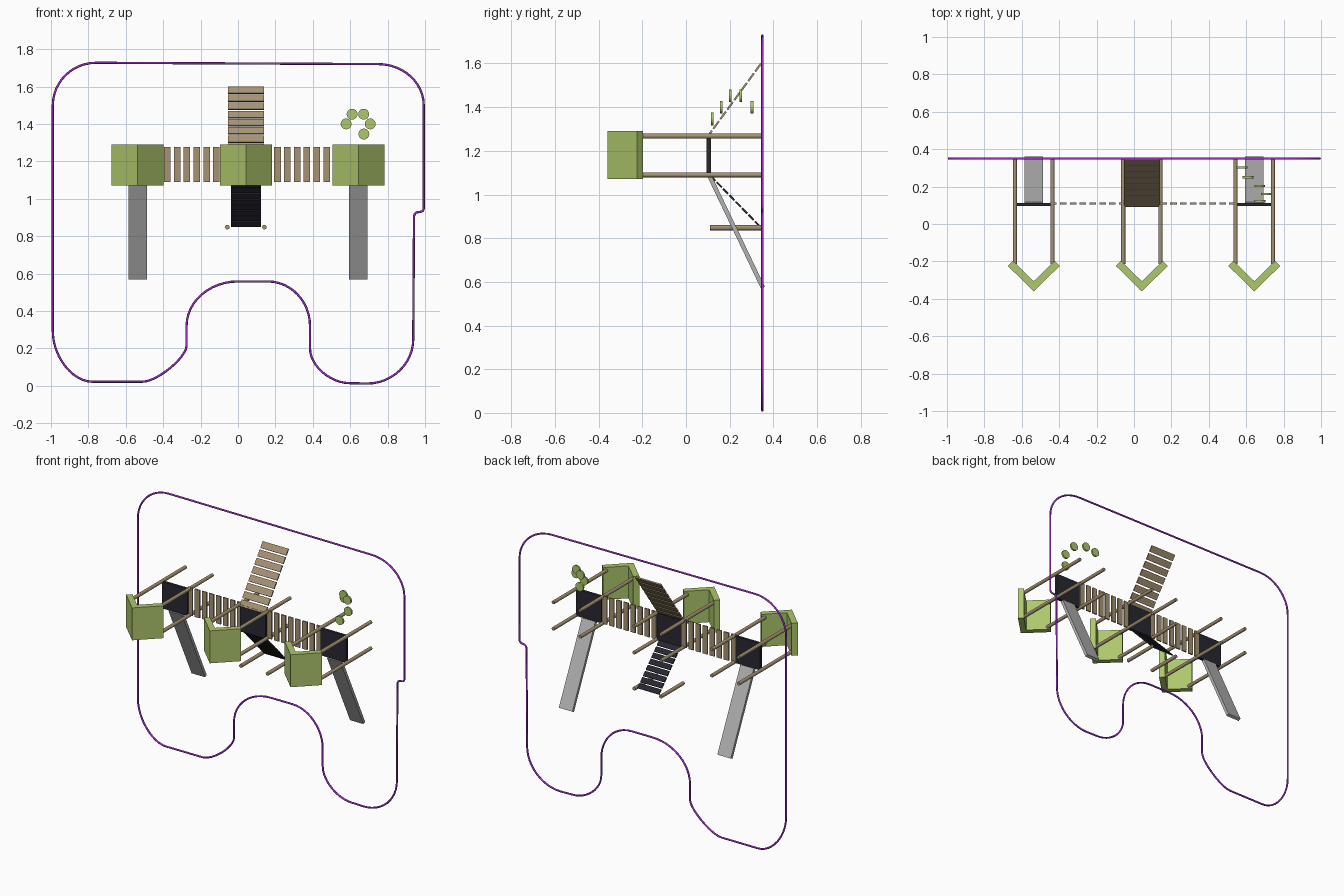
import bpy, bmesh, math
from mathutils import Matrix, Vector

if "Cube" in bpy.data.objects:
    bpy.data.objects.remove(bpy.data.objects["Cube"])


def material(name, rgb):
    m = bpy.data.materials.new(name)
    m.diffuse_color = (*rgb, 1)
    m.use_nodes = True
    m.node_tree.nodes["Principled BSDF"].inputs["Base Color"].default_value = m.diffuse_color
    return m


WOOD = material("wood", (0.38, 0.29, 0.17))
GREEN = material("green", (0.42, 0.58, 0.15))
BLACK = material("black", (0.02, 0.02, 0.03))
GREY = material("grey", (0.45, 0.45, 0.45))
PURPLE = material("purple", (0.35, 0.03, 0.6))


def finish(name, bm, mat):
    bmesh.ops.recalc_face_normals(bm, faces=bm.faces)
    me = bpy.data.meshes.new(name)
    bm.to_mesh(me)
    bm.free()
    me.materials.append(mat)
    ob = bpy.data.objects.new(name, me)
    bpy.context.collection.objects.link(ob)
    return ob


def add_box(bm, center, size, tilt=0.0):
    mat = (Matrix.Translation(center) @ Matrix.Rotation(tilt, 4, 'X')
           @ Matrix.Diagonal((*size, 1)))
    bmesh.ops.create_cube(bm, size=1, matrix=mat)


def add_pole(bm, x, z, y0, y1, r, sides=12):
    mat = Matrix.Translation((x, (y0 + y1) / 2, z)) @ Matrix.Rotation(math.pi / 2, 4, 'X')
    bmesh.ops.create_cone(bm, cap_ends=True, segments=sides, radius1=r,
                          radius2=r, depth=abs(y1 - y0), matrix=mat)


def sloped_slats(name, x, width, start, end, count, fill, mat):
    """Row of slats in the yz plane from start (y, z) to end (y, z)."""
    dy, dz = end[0] - start[0], end[1] - start[1]
    pitch = math.hypot(dy, dz) / count
    bm = bmesh.new()
    for i in range(count):
        t = (i + 0.5) / count
        add_box(bm, (x, start[0] + dy * t, start[1] + dz * t),
                (width, pitch * fill, 0.009), math.atan2(dz, dy))
    finish(name, bm, mat)


GROUND = 0.35                      # ground plane lies at this y, up is -y
TOWERS = (-0.536, 0.042, 0.643)
ZS = (1.09, 1.267)

for i, x in enumerate(TOWERS, 1):
    # four posts
    bm = bmesh.new()
    for dx in (-0.1, 0.1):
        for z in ZS:
            add_pole(bm, x + dx, z, -0.215, GROUND, 0.0115)
    finish(f"tower_posts_{i}", bm, WOOD)
    # deck
    bm = bmesh.new()
    add_box(bm, (x, 0.104, 1.178), (0.19, 0.018, 0.18))
    finish(f"tower_deck_{i}", bm, BLACK)
    # folded roof
    bm = bmesh.new()
    prof = [(0, -0.36), (0.139, -0.224), (0.112, -0.197),
            (0, -0.306), (-0.112, -0.197), (-0.139, -0.224)]
    face = bm.faces.new([bm.verts.new((x + px, py, 1.072)) for px, py in prof])
    ext = bmesh.ops.extrude_face_region(bm, geom=[face])
    bmesh.ops.translate(bm, vec=(0, 0, 0.218),
                        verts=[v for v in ext["geom"] if isinstance(v, bmesh.types.BMVert)])
    finish(f"tower_roof_{i}", bm, GREEN)

# plank bridges between towers
for i in range(2):
    mid = (TOWERS[i] + TOWERS[i + 1]) / 2
    bm = bmesh.new()
    for k in range(8):
        add_box(bm, (mid + (k - 3.5) * 0.0525, 0.11, 1.183), (0.035, 0.009, 0.187))
    finish(f"bridge_planks_{i + 1}", bm, WOOD)

# wooden ramp and black ladder on the middle tower
sloped_slats("ramp_planks", TOWERS[1], 0.192, (0.09, 1.253), (0.346, 1.603), 8, 0.8, WOOD)
sloped_slats("ladder_rungs", TOWERS[1], 0.16, (0.108, 1.09), (0.342, 0.85), 8, 0.8, BLACK)
bm = bmesh.new()
for dx in (-0.099, 0.099):
    add_pole(bm, TOWERS[1] + dx, 0.848, 0.11, GROUND, 0.012)
finish("ladder_side_poles", bm, WOOD)

# slides on the outer towers
for i in (0, 2):
    sloped_slats_mid = (TOWERS[i], 0.230, 0.829)
    bm = bmesh.new()
    add_box(bm, sloped_slats_mid, (0.1, 0.567, 0.02), math.atan2(-0.51, 0.244))
    finish(f"slide_{i + 1}", bm, GREY)

# stepping discs
bm = bmesh.new()
for x, y, z in [(0.673, 0.121, 1.346), (0.707, 0.161, 1.4), (0.672, 0.203, 1.452),
                (0.61, 0.25, 1.452), (0.578, 0.302, 1.4)]:
    add_pole(bm, x, z, y - 0.006, y + 0.006, 0.029, 24)
finish("stepping_discs", bm, GREEN)

# ground border: corners given as start, corner, end, roundness
CORNERS = [
    ((-0.99, 1.5), (-0.99, 1.727), (-0.76, 1.727), 0.55),
    ((0.75, 1.72), (0.993, 1.72), (0.993, 1.5), 0.55),
    ((0.993, 0.95), (0.993, 0.93), (0.975, 0.93), 0.55),
    ((0.96, 0.928), (0.941, 0.928), (0.941, 0.9), 0.55),
    ((0.937, 0.25), (0.937, 0.012), (0.69, 0.012), 0.55),
    ((0.6, 0.014), (0.385, 0.014), (0.385, 0.2), 0.5),
    ((0.385, 0.32), (0.385, 0.558), (0.16, 0.558), 0.55),
    ((0.0, 0.558), (-0.275, 0.558), (-0.275, 0.32), 0.55),
    ((-0.275, 0.215), (-0.275, 0.022), (-0.51, 0.022), 0.33),
    ((-0.78, 0.022), (-0.99, 0.022), (-0.99, 0.29), 0.5),
]
pts = []
for a, c, b, k in CORNERS:
    a, c, b = Vector(a), Vector(c), Vector(b)
    h1, h2 = a.lerp(c, k), b.lerp(c, k)
    for s in range(13):
        t = s / 12
        u = 1 - t
        pts.append(a * u**3 + h1 * 3 * u * u * t + h2 * 3 * u * t * t + b * t**3)
cu = bpy.data.curves.new("ground_border", 'CURVE')
cu.dimensions = '3D'
cu.bevel_depth = 0.006
cu.bevel_resolution = 2
sp = cu.splines.new('POLY')
sp.points.add(len(pts) - 1)
for p, q in zip(sp.points, pts):
    p.co = (q.x, GROUND, q.y, 1)
sp.use_cyclic_u = True
cu.materials.append(PURPLE)
border = bpy.data.objects.new("ground_border", cu)
bpy.context.collection.objects.link(border)
bpy.context.view_layer.objects.active = border
border.select_set(True)
bpy.ops.object.convert(target='MESH')
